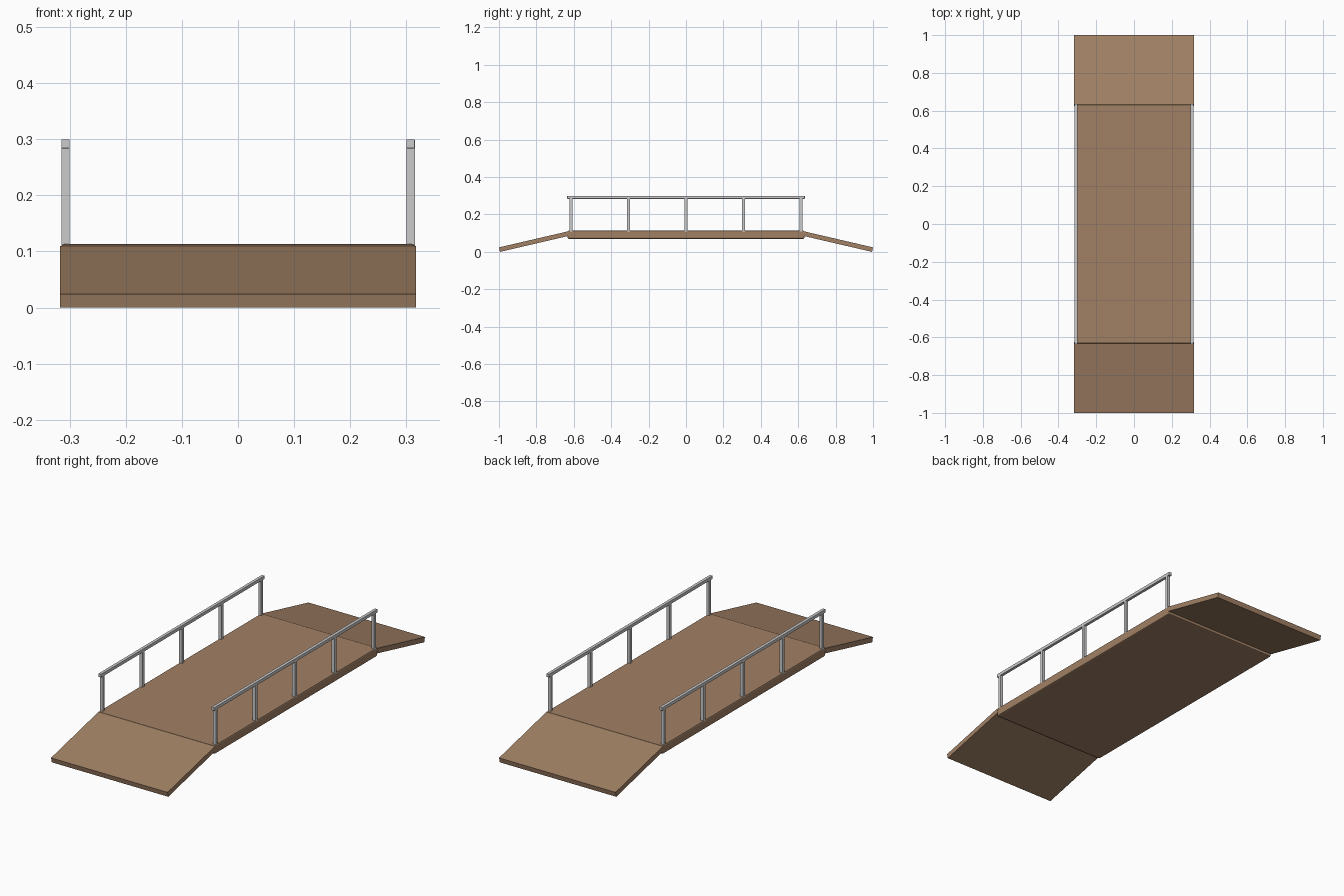
import bpy, bmesh

if "Cube" in bpy.data.objects:
    bpy.data.objects.remove(bpy.data.objects["Cube"])

wood = bpy.data.materials.new("brown_board")
wood.diffuse_color = (0.36, 0.22, 0.13, 1)
wood.use_nodes = True
wood.node_tree.nodes["Principled BSDF"].inputs["Base Color"].default_value = wood.diffuse_color


def make(name, bm, mat=None, bevel=0.0):
    bmesh.ops.recalc_face_normals(bm, faces=bm.faces)
    me = bpy.data.meshes.new(name)
    bm.to_mesh(me)
    bm.free()
    ob = bpy.data.objects.new(name, me)
    bpy.context.collection.objects.link(ob)
    if mat:
        me.materials.append(mat)
    if bevel:
        mod = ob.modifiers.new("soft_edges", 'BEVEL')
        mod.width = bevel
        mod.segments = 2
    return ob


def box(name, lo, hi, mat=None, bevel=0.0):
    bm = bmesh.new()
    bmesh.ops.create_cube(bm, size=1)
    for v in bm.verts:
        v.co = [(a + b) / 2 + c * (b - a) for a, b, c in zip(lo, hi, v.co)]
    return make(name, bm, mat, bevel)


def prism(name, profile, half_width, mat=None):
    # y-z outline extruded across x
    bm = bmesh.new()
    face = bm.faces.new([bm.verts.new((-half_width, y, z)) for y, z in profile])
    ext = bmesh.ops.extrude_face_region(bm, geom=[face])["geom"]
    bmesh.ops.translate(bm, vec=(2 * half_width, 0, 0),
                        verts=[g for g in ext if isinstance(g, bmesh.types.BMVert)])
    return make(name, bm, mat)


# Raised deck
box("deck", (-0.316, -0.633, 0.07), (0.316, 0.633, 0.113), wood, 0.006)

# Sloping ramps at both ends
for s, end in ((-1, "front"), (1, "back")):
    slope = [(1.0, 0.024), (0.63, 0.11), (0.6245, 0.086), (0.9945, 0.0)]
    prism(end + "_ramp", [(s * y, z) for y, z in slope], 0.317, wood)

# Handrails with five square posts per side
for s, side in ((-1, "left"), (1, "right")):
    x0, x1 = sorted((s * 0.3, s * 0.315))
    box(side + "_handrail", (x0, -0.635, 0.284), (x1, 0.635, 0.3), None, 0.001)
    for i in range(5):
        y = -0.615 + i * 0.3075
        box(f"{side}_post_{i + 1}", (x0, y - 0.0075, 0.108), (x1, y + 0.0075, 0.286))
